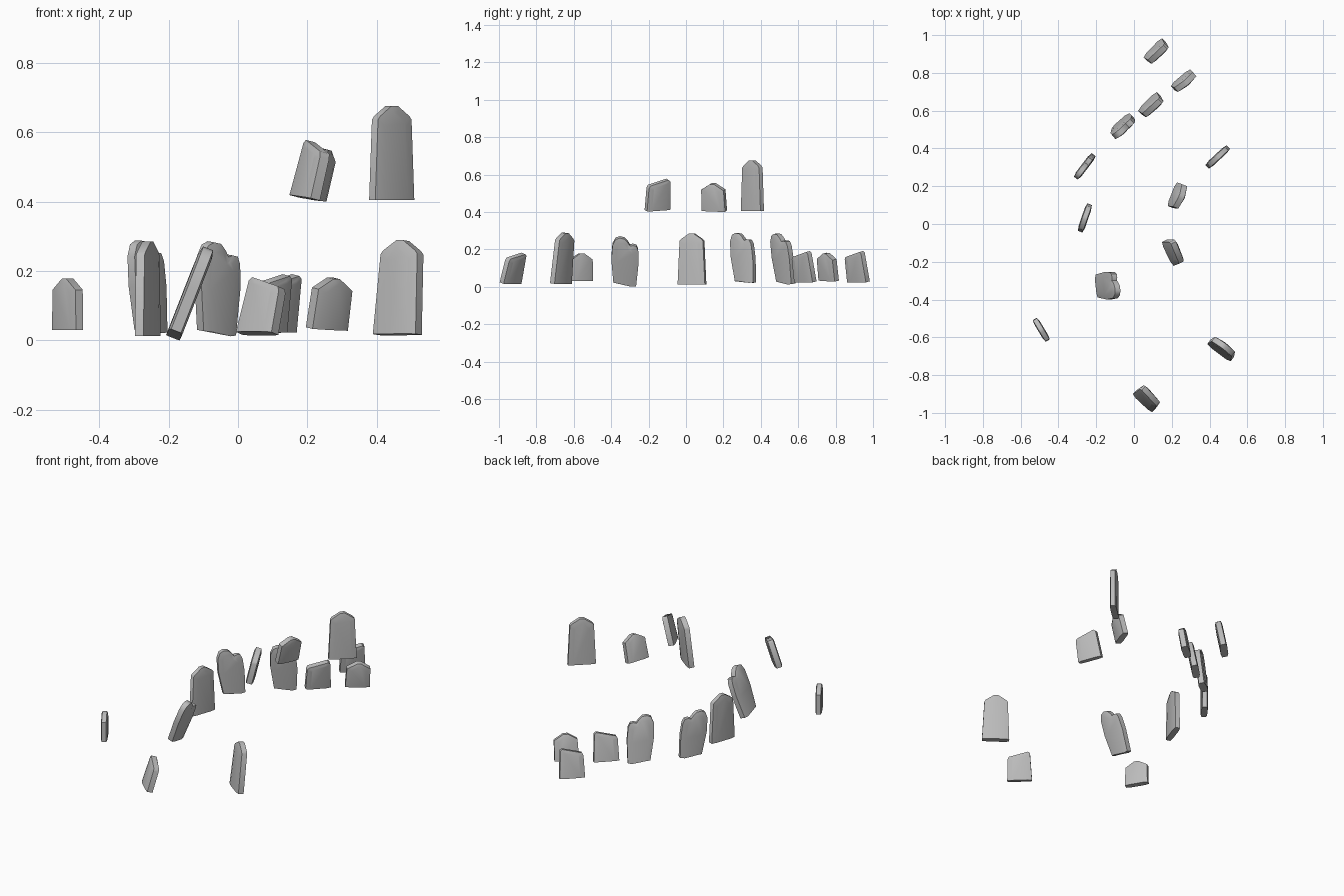
import bpy, bmesh
from math import radians, cos, sin
from mathutils import Vector, Matrix

cube = bpy.data.objects.get("Cube")
if cube:
    bpy.data.objects.remove(cube)

# One stone grey
grey = bpy.data.materials.new("stone_grey")
grey.use_nodes = True
grey.diffuse_color = (0.5, 0.5, 0.5, 1)
grey.node_tree.nodes["Principled BSDF"].inputs["Base Color"].default_value = (0.5, 0.5, 0.5, 1)

# Slab outlines (width, height), counter-clockwise from the left foot
TALL = [(-.077, 0), (.077, 0), (.066, .232), (.058, .242), (.012, .272), (-.012, .272),
        (-.058, .242), (-.066, .232)]
NOTCHED = [(-.056, .02), (.066, 0), (.077, .13), (.074, .205), (.064, .229), (.045, .234),
           (.03, .23), (.018, .25), (0, .27), (-.025, .276), (-.048, .268), (-.064, .235),
           (-.069, .15)]
SLANTED = [(-.07, 0), (.07, 0), (.065, .124), (.058, .138), (-.05, .165), (-.061, .156)]
SHORT = [(-.067, 0), (.067, 0), (.064, .116), (.012, .148), (-.012, .148), (-.064, .116)]


def slab(name, outline, base, yaw, lean=(0, 0), thick=.042):
    """Slab with gently domed faces; lean is the sideways shift of its top."""
    bm = bmesh.new()
    rings = []
    # Back face, two rims, front face
    for y, sx, sz in ((.5, .62, .92), (.36, 1, 1), (-.36, 1, 1), (-.5, .62, .92)):
        rings.append([bm.verts.new((x * sx, y * thick, z * sz)) for x, z in outline])
    n = len(outline)
    for a, b in zip(rings, rings[1:]):
        for i in range(n):
            j = (i + 1) % n
            bm.faces.new((a[i], a[j], b[j], b[i]))
    bm.faces.new(rings[0])
    bm.faces.new(rings[-1])
    bmesh.ops.recalc_face_normals(bm, faces=bm.faces)
    mesh = bpy.data.meshes.new(name)
    bm.to_mesh(mesh)
    bm.free()
    mesh.materials.append(grey)
    ob = bpy.data.objects.new(name, mesh)
    bpy.context.collection.objects.link(ob)

    # Lean the upright axis, keeping the width in its compass direction
    height = max(z for _, z in outline)
    up = Vector((lean[0], lean[1], height)).normalized()
    side = Vector((cos(radians(yaw)), sin(radians(yaw)), 0))
    side = (side - up * side.dot(up)).normalized()
    rot = Matrix((side, up.cross(side), up)).transposed().to_4x4()
    ob.matrix_world = Matrix.Translation(base) @ rot

    bpy.ops.object.select_all(action='DESELECT')
    ob.select_set(True)
    bpy.context.view_layer.objects.active = ob
    bpy.ops.object.shade_smooth_by_angle(angle=radians(50))


# Tall pointed stones
slab("tall_stone_front", TALL, (.459, -.669, .017), -37, (.016, .024))
slab("tall_stone_side", TALL, (-.26, .032, .013), 71, thick=.036)
slab("tall_stone_raised", TALL, (.443, .355, .404), 43, thick=.036)

# Notched stones
slab("notched_stone_front", NOTCHED, (-.187, -.333, .008), 91, (.108, .005))
slab("notched_stone_side", NOTCHED, (-.253, .315, .016), 53, (-.02, -.025), .036)
slab("notched_stone_back", NOTCHED, (-.066, .532, .012), 40, (.008, -.035))

# Short slant-topped stones
slab("slanted_stone_front", SLANTED, (.055, -.938, .02), -43, (.034, .036))
slab("slanted_stone_raised", SLANTED, (.192, -.152, .411), -63, (.04, .008))
slab("slanted_stone_mid", SLANTED, (.082, .638, .026), 225, (.022, -.022))
slab("slanted_stone_back", SLANTED, (.11, .922, .026), 226, (.022, -.022))

# Short pointed stones
slab("short_stone_side", SHORT, (-.491, -.56, .03), -59, thick=.034)
slab("short_stone_back", SHORT, (.256, .763, .033), 40, (.02, -.014))
slab("short_stone_raised", SHORT, (.217, .152, .407), 68, (.036, -.008))
